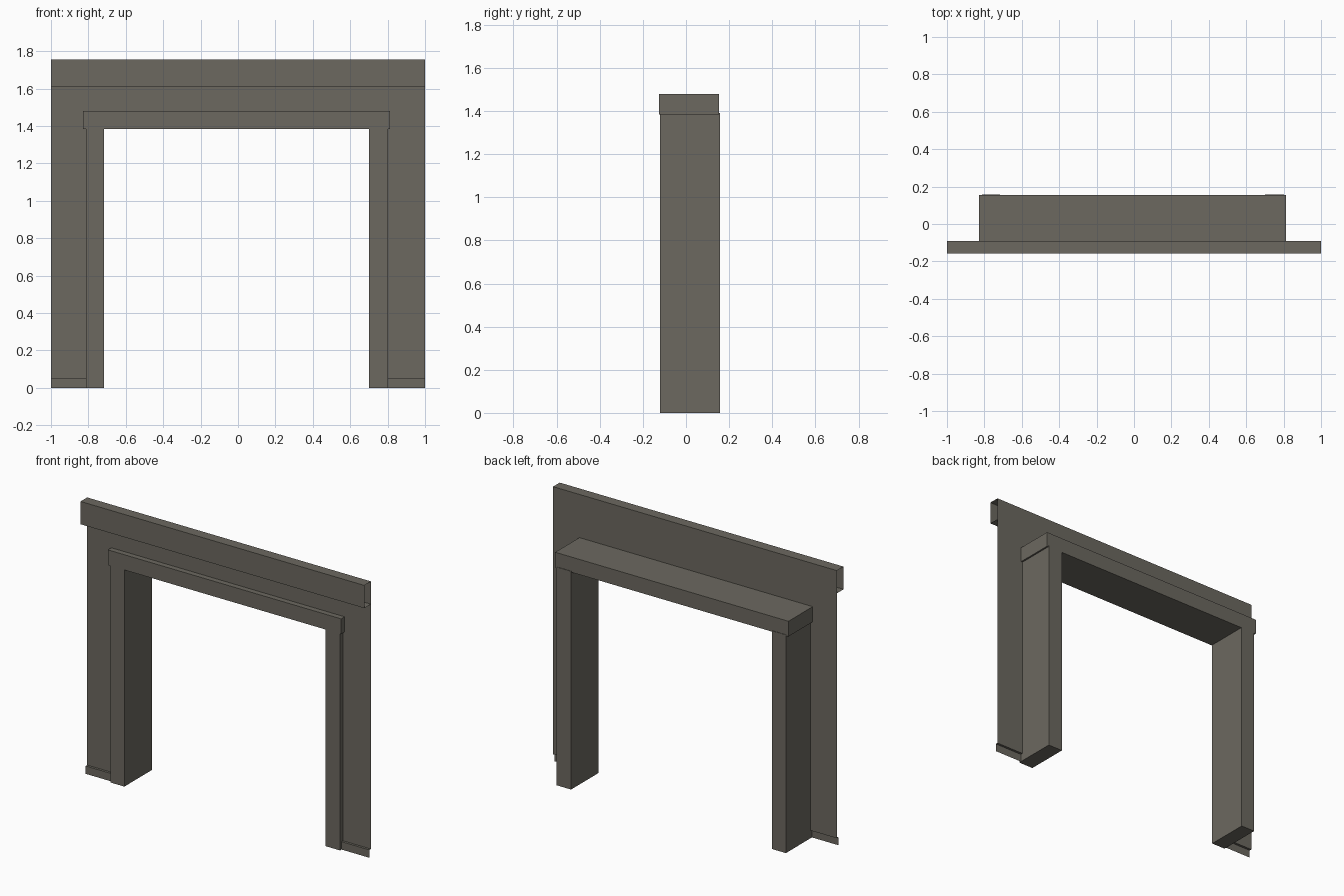
import bpy

if "Cube" in bpy.data.objects:
    bpy.data.objects.remove(bpy.data.objects["Cube"])

stone = bpy.data.materials.new("warm_grey")
stone.diffuse_color = (0.15, 0.14, 0.117, 1)
stone.use_nodes = True
stone.node_tree.nodes["Principled BSDF"].inputs["Base Color"].default_value = stone.diffuse_color


def make(name, verts, faces):
    me = bpy.data.meshes.new(name)
    me.from_pydata(verts, [], faces)
    me.materials.append(stone)
    ob = bpy.data.objects.new(name, me)
    bpy.context.collection.objects.link(ob)
    return ob


def strip(name, x0, x1, profile):
    """Open sheet: a (y, z) profile swept along x, without end caps."""
    verts = [(x, y, z) for y, z in profile for x in (x0, x1)]
    faces = [(2 * i, 2 * i + 1, 2 * i + 3, 2 * i + 2) for i in range(len(profile) - 1)]
    return make(name, verts, faces)


def box(name, x0, x1, y0, y1, z0, z1):
    verts = [(x, y, z) for z in (z0, z1) for y in (y0, y1) for x in (x0, x1)]
    faces = [(0, 2, 3, 1), (4, 5, 7, 6), (0, 1, 5, 4),
             (2, 6, 7, 3), (0, 4, 6, 2), (1, 3, 7, 5)]
    return make(name, verts, faces)


WALL, BASE, TRIM = -0.09, -0.105, -0.157
HEAD, TOP = 1.43, 1.755

# Thin wall sheets with a stepped skirting, either side of the doorway
side = [(BASE, 0), (BASE, 0.05), (WALL, 0.05), (WALL, HEAD)]
strip("left_wall", -1, -0.81, side)
strip("right_wall", 0.80, 1, side)

# Wall above the doorway and the open-ended top moulding
strip("upper_wall", -1, 1, [(WALL, HEAD), (WALL, TOP)])
strip("top_moulding", -1, 1, [(WALL, 1.61), (TRIM, 1.61), (TRIM, TOP), (WALL, TOP)])

# Door frame: two posts and a lintel
box("left_post", -0.814, -0.717, -0.12, 0.157, 0, 1.39)
box("right_post", 0.70, 0.803, -0.12, 0.157, 0, 1.39)
box("lintel", -0.83, 0.814, -0.125, 0.154, 1.383, 1.48)
